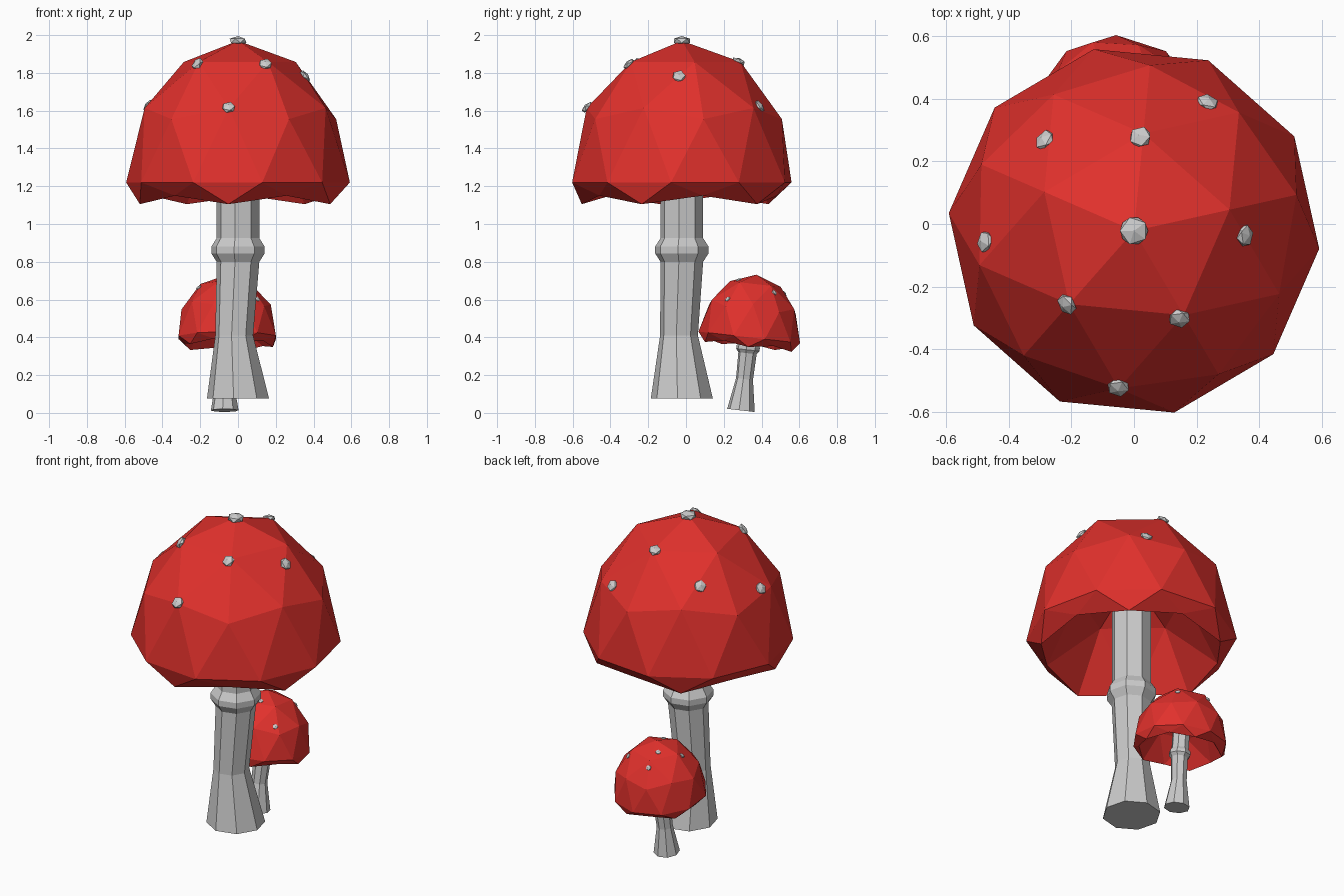
import bpy, bmesh
from math import radians, cos, sin, pi
from mathutils import Matrix, Vector
from mathutils.bvhtree import BVHTree

if "Cube" in bpy.data.objects:
    bpy.data.objects.remove(bpy.data.objects["Cube"])

red = bpy.data.materials.new("cap_red")
red.diffuse_color = (0.75, 0.03, 0.025, 1)
red.use_nodes = True
red.node_tree.nodes["Principled BSDF"].inputs["Base Color"].default_value = red.diffuse_color


def finish(bm, name, matrix, mat=None):
    bm.transform(matrix)
    me = bpy.data.meshes.new(name)
    bm.to_mesh(me)
    bm.free()
    ob = bpy.data.objects.new(name, me)
    bpy.context.collection.objects.link(ob)
    if mat:
        me.materials.append(mat)
    return ob


def make_cap(yaw):
    # Icosphere dome whose underside is pushed up into a hollow
    bm = bmesh.new()
    bmesh.ops.create_icosphere(bm, subdivisions=2, radius=1,
                               matrix=Matrix.Rotation(radians(yaw), 4, 'Z'))
    for v in bm.verts:
        z = v.co.z
        if z < -0.95:
            h = 0.4
        elif z < -0.7:
            h = 0.22
        elif z < -0.49:
            h = -0.07
        elif z < -0.2:
            h = -0.115
        else:
            h = z * 0.75
        v.co = (v.co.x * 0.595, v.co.y * 0.595, h)
    bm.normal_update()
    return bm


def make_stem(rings, sides=8, phase=radians(-8)):
    # Octagonal stem lofted through (z, radius, x, y) rings
    bm = bmesh.new()
    loops = []
    for z, r, x, y in rings:
        loops.append([bm.verts.new((x + r * cos(phase + 2 * pi * i / sides),
                                    y + r * sin(phase + 2 * pi * i / sides), z))
                      for i in range(sides)])
    for a, b in zip(loops, loops[1:]):
        for i in range(sides):
            j = (i + 1) % sides
            bm.faces.new((a[i], a[j], b[j], b[i]))
    bm.faces.new(loops[0][::-1])
    bm.faces.new(loops[-1])
    return bm


def mushroom(prefix, matrix, yaw, rings, spots):
    # Local origin sits at the centre of the cap rim
    cap = make_cap(yaw)
    tree = BVHTree.FromBMesh(cap)
    for n, (x, y) in enumerate(spots):
        hit, normal, _, _ = tree.ray_cast(Vector((x, y, 2)), Vector((0, 0, -1)))
        top = x == 0 and y == 0
        if top:
            normal = Vector((0, 0, 1))
        size = 0.05 if top else 0.038
        turn = normal.to_track_quat('Z', 'Y').to_matrix().to_4x4()
        bm = bmesh.new()
        bmesh.ops.create_icosphere(bm, subdivisions=1, radius=1)
        local = Matrix.Translation(hit) @ turn @ Matrix.Diagonal((size, size, size * 0.5, 1))
        finish(bm, f"{prefix}_spot_{n + 1}", matrix @ local)
    finish(cap, prefix + "_cap", matrix, red)
    finish(make_stem(rings), prefix + "_stem", matrix)


# Large mushroom
mushroom("large", Matrix.Translation((0, -0.022, 1.22)), 12.5,
         [(-1.145, 0.166, 0, 0), (-0.81, 0.101, -0.02, -0.015), (-0.42, 0.114, 0, 0),
          (-0.375, 0.143, 0, 0), (-0.34, 0.143, 0, 0), (-0.295, 0.114, 0, 0),
          (0.55, 0.114, 0, 0)],
         [(0, 0), (0.02, 0.3), (-0.285, 0.29), (0.235, 0.41), (0.355, -0.015),
          (0.145, -0.28), (-0.215, -0.235), (-0.05, -0.5), (-0.475, -0.035)])

# Small leaning mushroom behind it
lean = (Matrix.Translation((-0.057, 0.335, 0.4)) @ Matrix.Rotation(radians(-6.5), 4, 'X')
        @ Matrix.Diagonal((0.455, 0.455, 0.445, 1)))
mushroom("small", lean, 36,
         [(-0.875, 0.163, -0.03, 0), (-0.5, 0.1, -0.03, 0), (-0.19, 0.108, -0.01, 0),
          (-0.15, 0.138, -0.01, 0), (-0.11, 0.138, -0.01, 0), (-0.07, 0.11, -0.01, 0),
          (0.55, 0.11, 0, 0)],
         [(0.04, -0.2), (-0.11, 0.13), (0.35, -0.3), (0.28, 0.23), (-0.33, -0.065),
          (-0.11, 0.35)])
